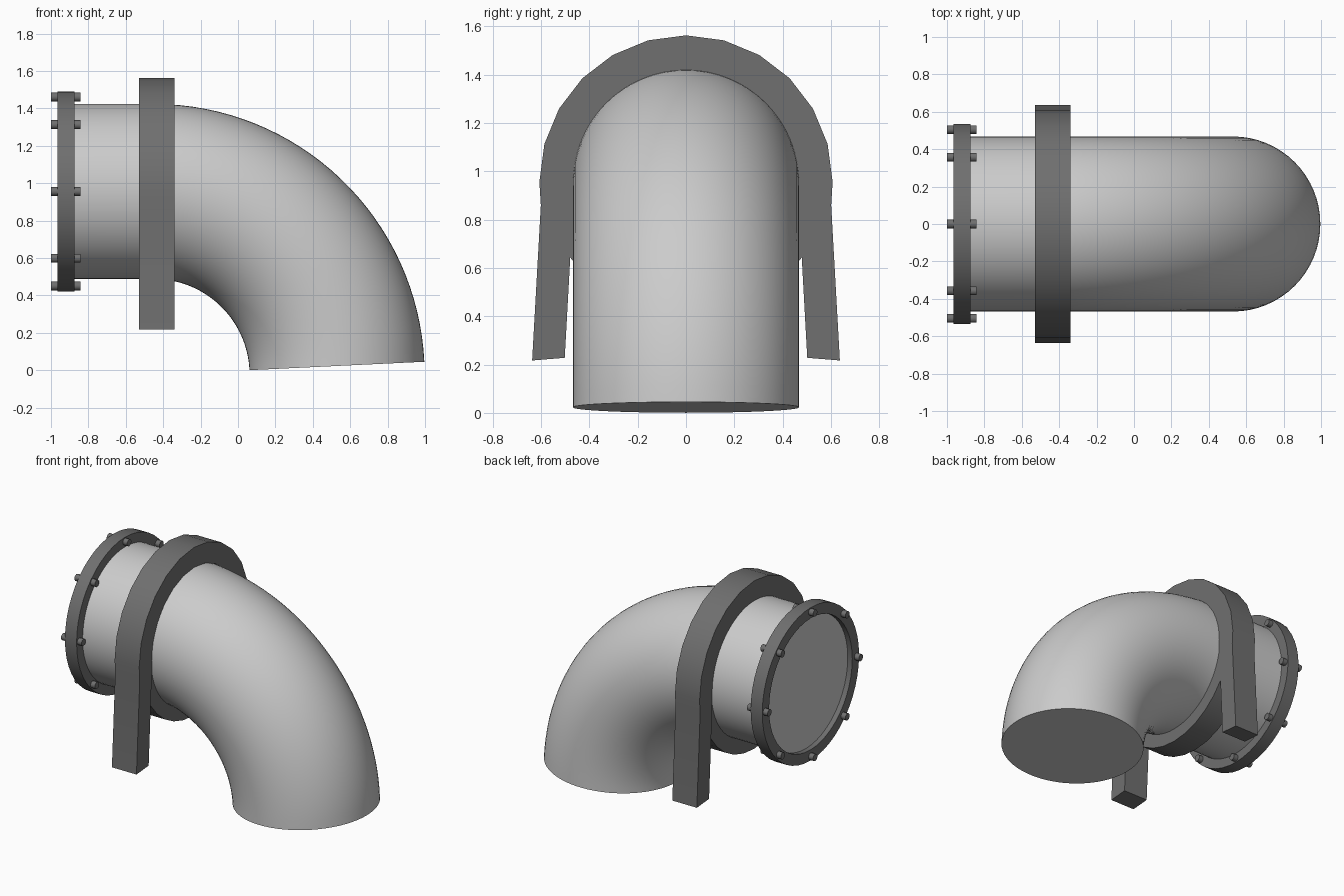
import bpy, bmesh, math
from mathutils import Vector

if "Cube" in bpy.data.objects:
    bpy.data.objects.remove(bpy.data.objects["Cube"])

AXIS_Z = 0.956          # height of the straight pipe axis
BEND = Vector((-0.45, 0, -0.024))
BEND_R = 0.98
PIPE_R = 0.468


def material(name, v):
    m = bpy.data.materials.new(name)
    m.diffuse_color = (v, v, v, 1)
    m.use_nodes = True
    m.node_tree.nodes["Principled BSDF"].inputs["Base Color"].default_value = m.diffuse_color
    return m


DARK = material("dark_metal", 0.16)
LIGHT = material("pale_metal", 0.55)


def finish(name, bm, mat, smooth=None):
    bmesh.ops.recalc_face_normals(bm, faces=bm.faces)
    me = bpy.data.meshes.new(name)
    bm.to_mesh(me)
    bm.free()
    ob = bpy.data.objects.new(name, me)
    bpy.context.collection.objects.link(ob)
    me.materials.append(mat)
    if smooth:
        bpy.context.view_layer.objects.active = ob
        ob.select_set(True)
        bpy.ops.object.shade_smooth_by_angle(angle=math.radians(smooth))
        ob.select_set(False)
    return ob


def skin(bm, loops, closed=False):
    """Join matching vertex loops with quads; cap the ends if open."""
    rows = [[bm.verts.new(p) for p in loop] for loop in loops]
    n = len(rows[0])
    pairs = list(zip(rows, rows[1:] + rows[:1])) if closed else list(zip(rows, rows[1:]))
    for a, b in pairs:
        for i in range(n):
            j = (i + 1) % n
            bm.faces.new((a[i], a[j], b[j], b[i]))
    if not closed:
        bm.faces.new(rows[0])
        bm.faces.new(rows[-1])


def circle(center, out, r, n):
    """Circle spanned by the y axis and the direction out."""
    return [center + r * (math.cos(t) * out + math.sin(t) * Vector((0, 1, 0)))
            for t in (2 * math.pi * i / n for i in range(n))]


def ring(name, x0, x1, r0, r1, n, mat, smooth=None):
    bm = bmesh.new()
    up = Vector((0, 0, 1))
    loops = [circle(Vector((x, 0, AXIS_Z)), up, r, n)
             for x, r in ((x0, r0), (x0, r1), (x1, r1), (x1, r0))]
    skin(bm, loops, closed=True)
    return finish(name, bm, mat, smooth)


# Elbow pipe: short straight run, then a bend just short of a right angle
loops = [circle(Vector((-0.93, 0, AXIS_Z)), Vector((0, 0, 1)), PIPE_R, 64)]
STEPS = 32
for k in range(STEPS + 1):
    a = math.radians(90 - 87.25 * k / STEPS)
    out = Vector((math.cos(a), 0, math.sin(a)))
    loops.append(circle(BEND + BEND_R * out, out, PIPE_R, 64))
bm = bmesh.new()
skin(bm, loops)
finish("elbow_pipe", bm, LIGHT, 40)

# End flange and the collar hidden under the strap
ring("flange", -0.965, -0.875, 0.46, 0.535, 48, DARK, 30)
ring("lower_collar", -0.525, -0.345, 0.45, 0.572, 32, DARK, 30)

# Flange bolts
for k in range(8):
    a = k * math.pi / 4
    c = Vector((0, 0.505 * math.sin(a), AXIS_Z + 0.505 * math.cos(a)))
    bm = bmesh.new()
    skin(bm, [circle(c + Vector((x, 0, 0)), Vector((0, 0, 1)), 0.024, 10)
              for x in (-1.0, -0.842)])
    finish(f"flange_bolt_{k + 1}", bm, DARK, 40)

# Saddle strap: arch over the pipe with two splayed legs (inner, outer points)
half = []
for k in range(0, 7):
    a = math.radians(15 * k)
    d = Vector((0, math.sin(a), math.cos(a)))
    c = Vector((0, 0, AXIS_Z))
    half.append((c + 0.467 * d, c + 0.607 * d))
half.append((Vector((0, 0.467, 0.865)), Vector((0, 0.601, 0.86))))
half.append((Vector((0, 0.502, 0.228)), Vector((0, 0.637, 0.217))))
flip = lambda p: Vector((p.x, -p.y, p.z))
path = [(flip(i), flip(o)) for i, o in reversed(half[1:])] + half
x0, x1 = Vector((-0.53, 0, 0)), Vector((-0.34, 0, 0))
bm = bmesh.new()
skin(bm, [(i + x0, o + x0, o + x1, i + x1) for i, o in path])
finish("saddle_strap", bm, DARK, 30)
